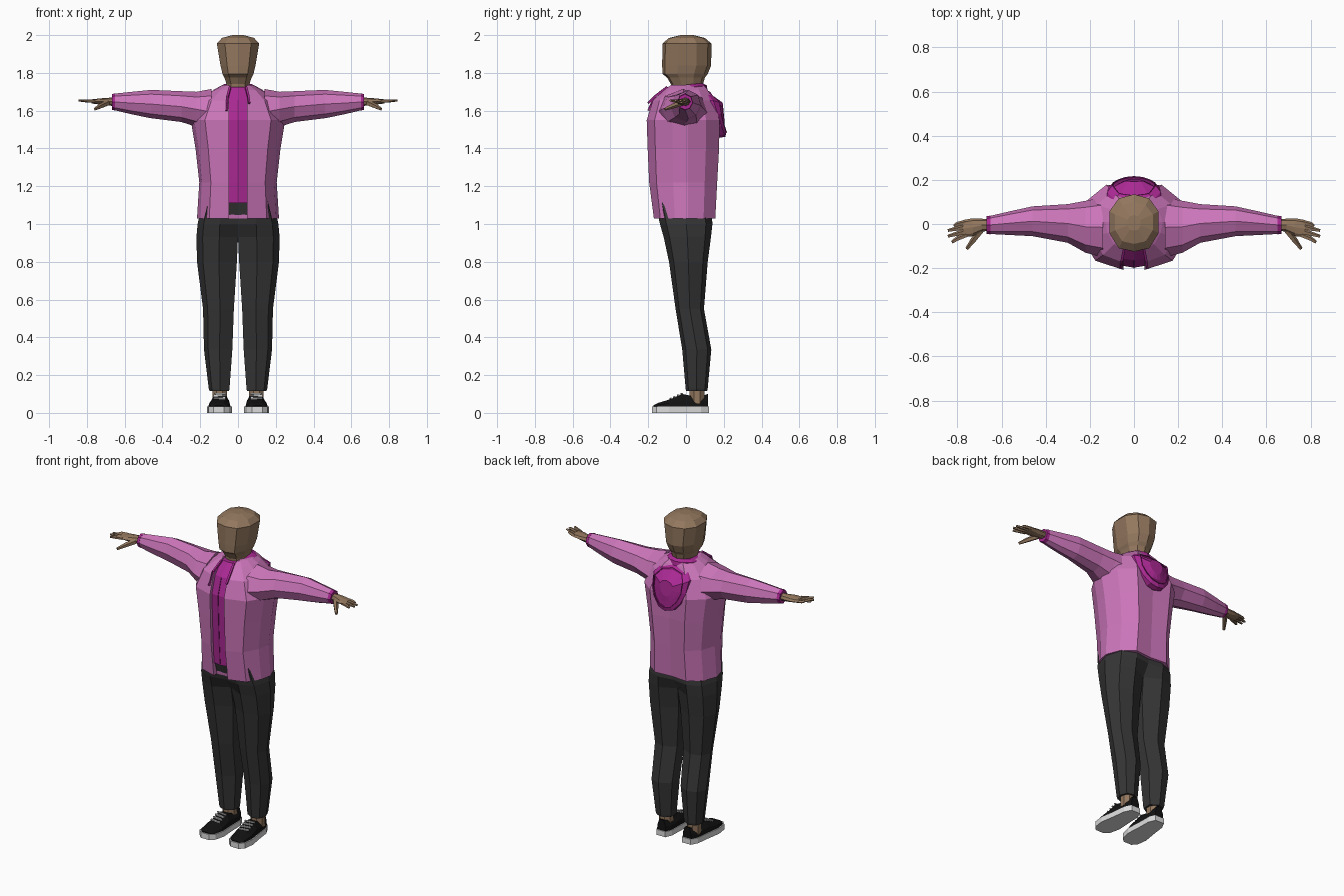
import bpy, bmesh, math
from mathutils import Vector


def material(name, r, g, b):
    m = bpy.data.materials.new(name)
    m.diffuse_color = (r, g, b, 1)
    return m


PINK = material("jacket_pink", 0.60, 0.18, 0.49)
MAGENTA = material("magenta", 0.40, 0.022, 0.29)
PLUM = material("dark_magenta", 0.24, 0.012, 0.17)
SKIN = material("skin", 0.29, 0.185, 0.112)
CHARCOAL = material("trouser_charcoal", 0.036, 0.036, 0.037)
BLACK = material("shoe_black", 0.006, 0.006, 0.006)
WHITE = material("sole_white", 0.72, 0.72, 0.72)


def loft(name, rings, mat, flip=1):
    """Skin closed rings of equal length and cap both ends."""
    bm = bmesh.new()
    rows = [[bm.verts.new((p[0] * flip, p[1], p[2])) for p in r] for r in rings]
    n = len(rows[0])
    for a, b in zip(rows, rows[1:]):
        for i in range(n):
            j = (i + 1) % n
            bm.faces.new((a[i], a[j], b[j], b[i]))
    bm.faces.new(rows[0])
    bm.faces.new(rows[-1])
    bmesh.ops.recalc_face_normals(bm, faces=bm.faces)
    me = bpy.data.meshes.new(name)
    bm.to_mesh(me)
    bm.free()
    me.materials.append(mat)
    ob = bpy.data.objects.new(name, me)
    bpy.context.collection.objects.link(ob)
    return ob


def mirror_ring(half):
    """Complete a half ring across x = 0, sharing points on the centre line."""
    return half + [(-x, y, z) for x, y, z in reversed(half) if abs(x) > 1e-6]


def tube(name, path, radii, mat, sides=5, flip=1, flat=1.0):
    """Tapered limb along a path; flat squashes it vertically."""
    rings = []
    for i, p in enumerate(path):
        d = Vector(path[min(i + 1, len(path) - 1)]) - Vector(path[max(i - 1, 0)])
        d.normalize()
        ref = Vector((0, 0, 1)) if abs(d.z) < 0.9 else Vector((0, 1, 0))
        u = d.cross(ref).normalized()
        v = u.cross(d)
        rings.append([Vector(p) + radii[i] * (u * math.cos(t) + v * math.sin(t) * flat)
                      for t in (2 * math.pi * (k + 0.5) / sides for k in range(sides))])
    return loft(name, rings, mat, flip)


# Jacket body, open down the front
def jacket_ring(z, w, yf, yb):
    o = min(0.048, w * 0.55)
    return mirror_ring([(x, y, z) for x, y in (
        (0.0, yf + 0.035), (o, yf + 0.03), (o, yf), (0.7 * w, yf * 0.8), (0.93 * w, yf * 0.35),
        (w, 0.01), (0.85 * w, 0.6 * yb), (0.5 * w, yb), (0.0, yb * 0.94))])


loft("jacket_body", [jacket_ring(*r) for r in (
    (1.03, 0.217, -0.17, 0.155), (1.22, 0.205, -0.195, 0.165), (1.4, 0.225, -0.203, 0.175),
    (1.55, 0.25, -0.208, 0.178), (1.655, 0.2, -0.175, 0.145),
    (1.71, 0.13, -0.115, 0.115), (1.735, 0.085, -0.08, 0.095))], PINK)

# Shirt, zip and collar showing in the jacket opening
loft("shirt_front", [[(-0.047, y - 0.004, z), (0, y - 0.012, z), (0.047, y - 0.004, z),
                      (0.047, y + 0.05, z), (-0.047, y + 0.05, z)]
                     for z, y in ((1.11, -0.165), (1.22, -0.172), (1.4, -0.181),
                                  (1.55, -0.186), (1.655, -0.153), (1.725, -0.09))], MAGENTA)
tube("zip", [(0, -0.177, 1.12), (0, -0.193, 1.4), (0, -0.198, 1.55), (0, -0.165, 1.655)],
     [0.004] * 4, PLUM, 4)
loft("collar", [[(w * math.cos(t), 0.008 + w * 1.02 * math.sin(t), z + 0.008 * math.sin(t))
                 for t in (math.pi * k / 6 for k in range(12))]
                for w, z in ((0.105, 1.695), (0.1, 1.725), (0.078, 1.738))], MAGENTA)

# Hood hanging on the back, with a raised rim around a sunken panel
def hood_ring(s, dy):
    half = [(0, 1.725), (0.085, 1.705), (0.125, 1.655), (0.12, 1.58),
            (0.092, 1.515), (0.05, 1.47), (0, 1.457)]
    pts = []
    for x, z in half:
        x, z = x * s, 1.6 + (z - 1.6) * s
        y = 0.208 - 0.08 * max(0, z - 1.5) - 1.2 * max(0, z - 1.64) - 2.4 * x * x
        pts.append((x, y + dy, z))
    return mirror_ring(pts)


loft("hood", [hood_ring(s, d) for s, d in (
    (0.93, -0.06), (1, -0.03), (0.97, 0.0), (0.8, 0.006), (0.76, -0.006), (0.35, 0.0))], MAGENTA)
loft("hood_seam", [hood_ring(0.81, 0.004), hood_ring(0.8, 0.009), hood_ring(0.775, 0.006),
                   hood_ring(0.77, -0.003)], PLUM)

# Head and neck
def head_ring(z, w, yf, yb):
    c, d = (yf + yb) / 2, (yb - yf) / 2
    return mirror_ring([(x * w, c + y * d, z) for x, y in (
        (0, -1), (0.62, -0.88), (1, -0.35), (1, 0.4), (0.62, 0.85), (0, 1))])


loft("head", [head_ring(*r) for r in (
    (1.68, 0.062, -0.075, 0.085), (1.74, 0.06, -0.08, 0.09), (1.775, 0.072, -0.1, 0.1),
    (1.795, 0.082, -0.125, 0.115), (1.84, 0.093, -0.126, 0.133), (1.955, 0.112, -0.125, 0.135),
    (1.985, 0.085, -0.09, 0.1), (2.0, 0.03, -0.03, 0.04))], SKIN)


# Ring across an arm: x, bottom, top, front, back
def arm_ring(x, zb, zt, yf, yb):
    zc, h, yc, d = (zb + zt) / 2, (zt - zb) / 2, (yf + yb) / 2, (yb - yf) / 2
    return [(x, yc + a * d, zc + b * h) for a, b in (
        (0, 1), (0.75, 0.65), (1, -0.1), (0.6, -0.8), (0, -1), (-0.7, -0.7), (-1, 0), (-0.7, 0.7))]


# Ring across a leg: height, inner and outer x, front and back y, inner flatness
def leg_ring(z, xi, xo, yf, yb, k):
    c, d, w = (yf + yb) / 2, (yb - yf) / 2, xo - xi
    return [(xi + a * w, c + b * d, z) for a, b in (
        (0, -k), (0.45, -1), (0.85, -0.75), (1, 0), (0.85, 0.75), (0.45, 1), (0, k))]


for side, f in (("left", 1), ("right", -1)):
    # Sleeve and cuff
    loft(side + "_sleeve", [arm_ring(*r) for r in (
        (0.14, 1.47, 1.715, -0.15, 0.12), (0.22, 1.515, 1.70, -0.13, 0.105),
        (0.3, 1.54, 1.703, -0.085, 0.09), (0.46, 1.56, 1.71, -0.055, 0.08),
        (0.56, 1.58, 1.70, -0.05, 0.058), (0.655, 1.603, 1.69, -0.045, 0.036))], PINK, f)
    loft(side + "_cuff", [arm_ring(*r) for r in (
        (0.65, 1.601, 1.692, -0.047, 0.038), (0.668, 1.605, 1.687, -0.045, 0.035))], MAGENTA, f)

    # Hand with four fanned fingers and a thumb
    loft(side + "_palm", [arm_ring(*r) for r in (
        (0.655, 1.625, 1.67, -0.03, 0.022), (0.69, 1.627, 1.668, -0.035, 0.024),
        (0.73, 1.632, 1.665, -0.055, 0.026), (0.775, 1.638, 1.66, -0.06, 0.018))], SKIN, f)
    for i, (y0, x1, y1) in enumerate(((0.008, 0.815, -0.01), (-0.012, 0.843, -0.03),
                                      (-0.032, 0.843, -0.056), (-0.05, 0.825, -0.083))):
        tube(f"{side}_finger_{i + 1}",
             [(0.76, y0, 1.65), (0.8, (y0 + y1) / 2, 1.652), (x1, y1, 1.654)],
             [0.012, 0.011, 0.007], SKIN, 5, f, 0.8)
    tube(side + "_thumb", [(0.69, -0.025, 1.64), (0.725, -0.07, 1.625), (0.757, -0.112, 1.608)],
         [0.016, 0.014, 0.008], SKIN, 5, f)

    # Trouser leg, joined to its twin above the crotch
    loft(side + "_trouser_leg", [leg_ring(*r) for r in (
        (0.115, 0.047, 0.15, 0.0, 0.112, 0.5), (0.13, 0.045, 0.155, -0.002, 0.115, 0.5),
        (0.335, 0.03, 0.18, -0.02, 0.134, 0.5), (0.55, 0.022, 0.185, -0.055, 0.095, 0.5),
        (0.8, 0.006, 0.217, -0.09, 0.115, 0.5), (0.93, 0.0, 0.22, -0.118, 0.132, 0.6),
        (1.0, 0.0, 0.214, -0.138, 0.14, 0.9), (1.12, 0.0, 0.185, -0.165, 0.13, 0.95))], CHARCOAL, f)
    tube(side + "_ankle", [(0.097, 0.058, 0.05), (0.097, 0.058, 0.14)], [0.042, 0.042], SKIN, 8, f)

    # Shoe: flat sole, sloped upper and laces
    outline = [(-0.18, 0.028), (-0.155, 0.054), (-0.09, 0.066), (0.0, 0.056),
               (0.08, 0.05), (0.122, 0.03)]
    cx = lambda y: 0.094 - 0.05 * y
    edge = [(cx(y) + w, y) for y, w in outline] + [(cx(y) - w, y) for y, w in reversed(outline)]
    loft(side + "_sole", [[(x, y, z) for x, y in edge] for z in (0, 0.034)], WHITE, f)
    loft(side + "_shoe_upper", [
        [(cx(y) + a * w, y, z) for a, z in ((-1, 0.03), (-0.9, 0.03 + 0.5 * (t - 0.03)), (-0.5, t),
                                            (0.5, t), (0.9, 0.03 + 0.5 * (t - 0.03)), (1, 0.03))]
        for y, w, t in ((-0.172, 0.028, 0.04), (-0.15, 0.05, 0.052), (-0.09, 0.06, 0.07),
                        (-0.02, 0.053, 0.1), (0.03, 0.05, 0.09), (0.08, 0.046, 0.088),
                        (0.116, 0.03, 0.1))], BLACK, f)
    for i in range(4):
        y = -0.085 + 0.02 * i
        z = 0.0725 + (y + 0.09) * 0.43
        tube(f"{side}_lace_{i + 1}", [(cx(y) - 0.032, y, z), (cx(y) + 0.032, y + 0.006, z + 0.002)],
             [0.005, 0.005], WHITE, 4, f)

    # Hood drawstring on the chest
    tube(side + "_drawstring", [(0.042, -0.1, 1.725), (0.055, -0.165, 1.675),
                                (0.06, -0.2, 1.6 if f < 0 else 1.64)],
         [0.008, 0.008, 0.007], MAGENTA, 4, f)
